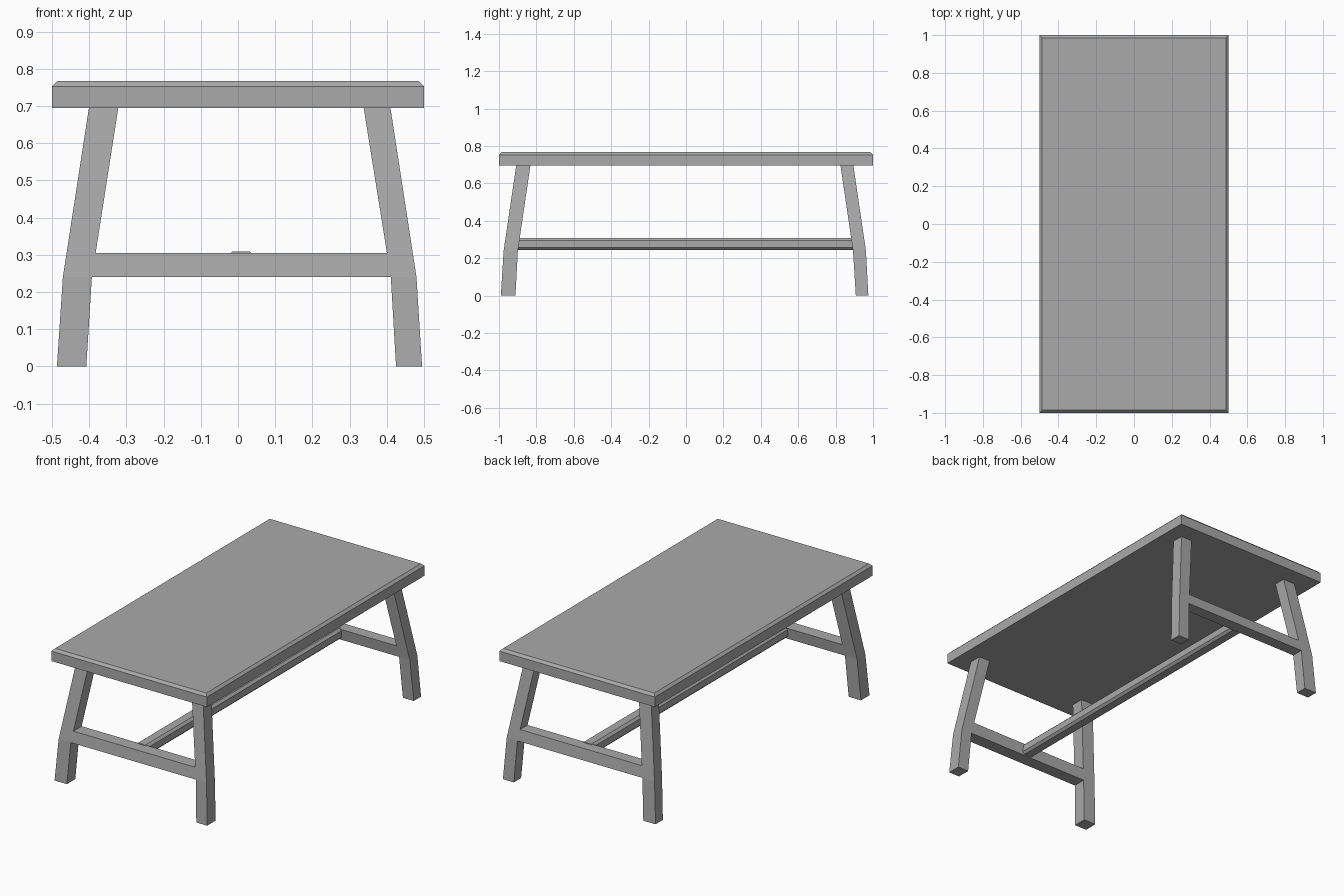
import bpy
import bmesh

cube = bpy.data.objects.get("Cube")
if cube:
    bpy.data.objects.remove(cube, do_unlink=True)

# Single plain grey for the whole table
grey = bpy.data.materials.new("plain grey")
grey.use_nodes = True
GREY = (0.4, 0.4, 0.4, 1)
grey.diffuse_color = GREY
grey.node_tree.nodes["Principled BSDF"].inputs["Base Color"].default_value = GREY

TOP_Z, KNEE_Z, BAR_Z = 0.695, 0.24, 0.305


def loft(name, rings):
    """Closed solid through a list of equal-sized rings of points."""
    bm = bmesh.new()
    loops = [[bm.verts.new(p) for p in ring] for ring in rings]
    n = len(loops[0])
    for a, b in zip(loops, loops[1:]):
        for i in range(n):
            j = (i + 1) % n
            bm.faces.new((a[i], a[j], b[j], b[i]))
    bm.faces.new(loops[0])
    bm.faces.new(loops[-1])
    bmesh.ops.recalc_face_normals(bm, faces=bm.faces)
    mesh = bpy.data.meshes.new(name)
    bm.to_mesh(mesh)
    bm.free()
    mesh.materials.append(grey)
    obj = bpy.data.objects.new(name, mesh)
    bpy.context.collection.objects.link(obj)
    return obj


def rect(x0, x1, y0, y1, z):
    return [(x0, y0, z), (x1, y0, z), (x1, y1, z), (x0, y1, z)]


def along(heights, z):
    """Position at height z on a line bent at the knee: foot, knee, top."""
    foot, knee, top = heights
    if z <= KNEE_Z:
        return foot + (knee - foot) * z / KNEE_Z
    return knee + (top - knee) * (z - KNEE_Z) / (TOP_Z - KNEE_Z)


# Outer and inner leg edges at foot, knee and top
LEFT = ((0.495, 0.480, 0.410), (0.425, 0.411, 0.338))
RIGHT = ((-0.487, -0.471, -0.401), (-0.408, -0.393, -0.322))
FRONT = ((-0.99, -0.975, -0.908), (-0.912, -0.899, -0.832))
BACK = ((0.975, 0.962, 0.895), (0.908, 0.893, 0.826))

for end, ys in (("front", FRONT), ("back", BACK)):
    # Splayed legs with a knee
    for side, xs in (("left", LEFT), ("right", RIGHT)):
        loft(f"{end}_{side}_leg",
             [rect(along(xs[0], z), along(xs[1], z), along(ys[0], z), along(ys[1], z), z)
              for z in (0, KNEE_Z, TOP_Z)])
    # Crossbar flush with the legs
    loft(f"{end}_crossbar",
         [rect(along(RIGHT[1], z), along(LEFT[1], z), along(ys[0], z), along(ys[1], z), z)
          for z in (KNEE_Z, BAR_Z)])

# Tabletop with chamfered upper rim
RIM = 0.014
loft("tabletop", [rect(-0.5, 0.5, -1, 1, TOP_Z), rect(-0.5, 0.5, -1, 1, 0.753),
                  rect(-0.5 + RIM, 0.5 - RIM, -1 + RIM, 1 - RIM, 0.767)])

# Long stretcher with chamfered edges
W, H, C = 0.037, 0.032, 0.013
profile = [(-W, C - H), (C - W, -H), (W - C, -H), (W, C - H),
           (W, H - C), (W - C, H), (C - W, H), (-W, H - C)]
loft("long_stretcher", [[(0.008 + x, y, 0.277 + z) for x, z in profile]
                        for y in (-0.897, 0.893)])
